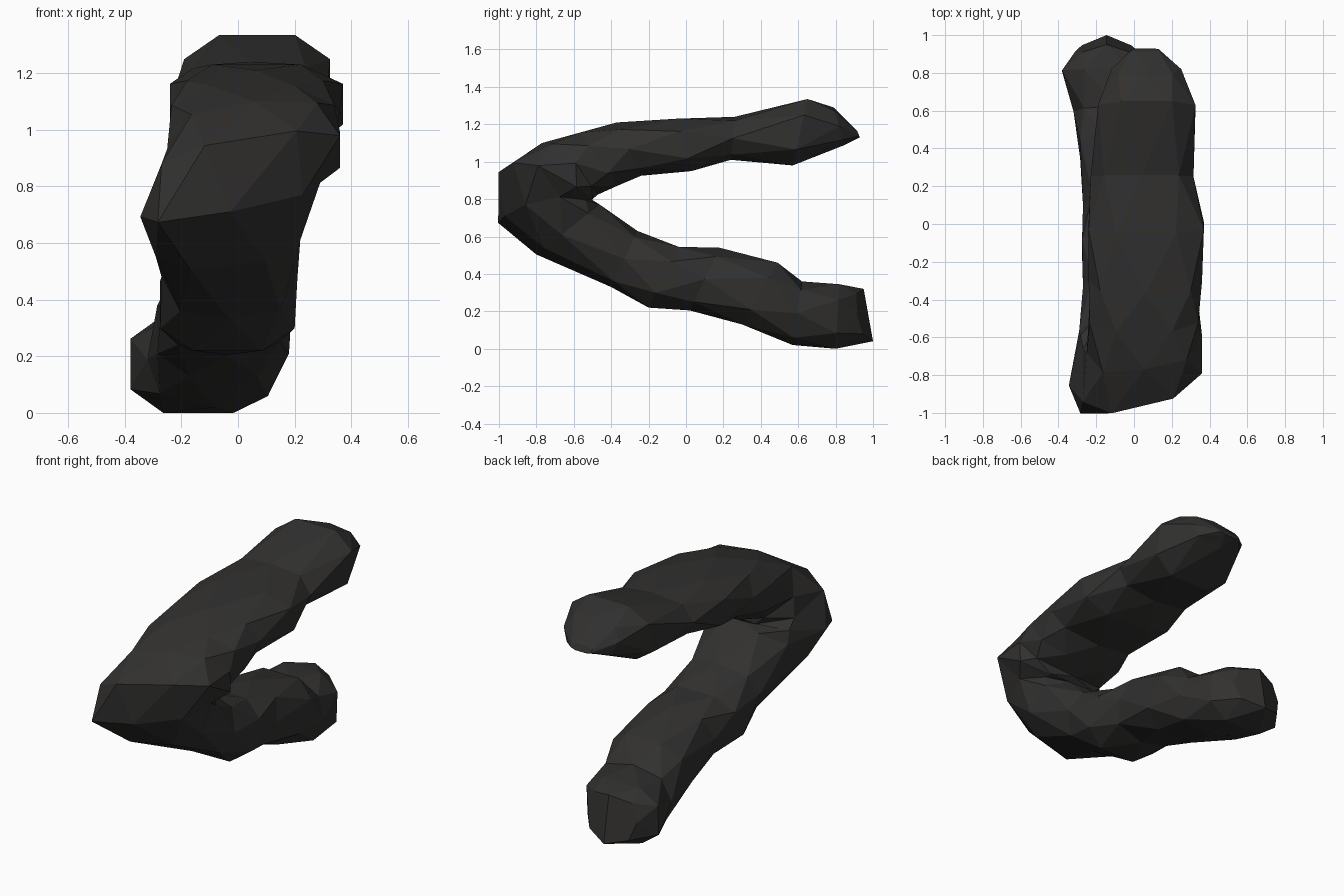
import bpy, bmesh, math, random
from mathutils import Vector

if "Cube" in bpy.data.objects:
    bpy.data.objects.remove(bpy.data.objects["Cube"])

random.seed(4)
SIDES = 8

# Each section of the bent tube: outer (y, z), inner (y, z), left x, right x,
# twist (right side pushed up and back, left side down and forward)
SECTIONS = [
    (0.915, 1.165, 0.93, 1.13, -0.01, 0.13, 0.0),
    (0.79, 1.29, 0.85, 1.09, -0.12, 0.25, 0.0),
    (0.65, 1.335, 0.57, 0.98, -0.19, 0.325, 0.0),
    (0.26, 1.24, 0.24, 1.01, -0.23, 0.315, 0.0),
    (-0.05, 1.23, 0.03, 0.95, -0.24, 0.37, 0.0),
    (-0.37, 1.21, -0.24, 0.925, -0.24, 0.36, 0.0),
    (-0.57, 1.155, -0.37, 0.87, -0.235, 0.34, 0.0),
    (-0.77, 1.10, -0.47, 0.825, -0.25, 0.36, 0.03),
    (-0.95, 0.97, -0.50, 0.80, -0.27, 0.36, 0.05),
    (-0.97, 0.71, -0.50, 0.795, -0.345, 0.29, 0.06),
    (-0.77, 0.52, -0.46, 0.77, -0.29, 0.22, 0.03),
    (-0.40, 0.33, -0.26, 0.63, -0.27, 0.21, 0.0),
    (-0.20, 0.22, -0.04, 0.545, -0.275, 0.20, 0.0),
    (0.02, 0.205, 0.18, 0.54, -0.27, 0.19, 0.0),
    (0.30, 0.13, 0.49, 0.46, -0.285, 0.18, 0.0),
    (0.57, 0.02, 0.62, 0.36, -0.32, 0.16, 0.0),
    (0.80, 0.0, 0.82, 0.345, -0.38, 0.10, 0.0),
    (1.0, 0.04, 0.95, 0.32, -0.31, 0.02, 0.0),
]


def soft(v):
    """Square off the oval a little."""
    return math.copysign(abs(v) ** 0.75, v)


bm = bmesh.new()
rings = []
for i, (oy, oz, iy, iz, xl, xr, twist) in enumerate(SECTIONS):
    outer, inner = Vector((0, oy, oz)), Vector((0, iy, iz))
    mid, half = (outer + inner) / 2, (outer - inner) / 2
    # Every other section is turned half a step, for the faceted look
    turned = i % 2 == 0
    grow = 1 / soft(math.cos(math.pi / SIDES)) if turned else 1
    ring = []
    for k in range(SIDES):
        a = 2 * math.pi * (k + (0.5 if turned else 0)) / SIDES
        if not turned and k % 2:
            a += random.uniform(-0.1, 0.1)
        c, s = soft(math.cos(a)) * grow, soft(math.sin(a)) * grow
        p = mid + half * c
        p.x = (xl + xr) / 2 + (xr - xl) / 2 * s
        lean = twist * s * max(0, min(1, 1 + c))   # none on the inside of the bend
        p.y += lean * (2 if s < 0 else 1)
        p.z += lean
        if i == len(SECTIONS) - 1:                 # rounded lower end
            p.y -= 0.06 * abs(s)
        ring.append(bm.verts.new(p))
    rings.append(ring)

# Skin between the staggered sections with triangles, and close both ends
for i, (r0, r1) in enumerate(zip(rings, rings[1:])):
    turned, plain = (r0, r1) if i % 2 == 0 else (r1, r0)
    for k in range(SIDES):
        n = (k + 1) % SIDES
        bm.faces.new((plain[k], plain[n], turned[k]))
        bm.faces.new((turned[k], plain[n], turned[n]))
bm.faces.new(rings[0])
end = bm.faces.new(rings[-1])
bmesh.ops.triangulate(bm, faces=[end])
bmesh.ops.recalc_face_normals(bm, faces=bm.faces[:])

mesh = bpy.data.meshes.new("bent_tube")
bm.to_mesh(mesh)
bm.free()
tube = bpy.data.objects.new("bent_tube", mesh)
bpy.context.collection.objects.link(tube)

# Charcoal colour
mat = bpy.data.materials.new("charcoal")
mat.diffuse_color = (0.031, 0.030, 0.029, 1)
mat.use_nodes = True
mat.node_tree.nodes["Principled BSDF"].inputs["Base Color"].default_value = mat.diffuse_color
mesh.materials.append(mat)
